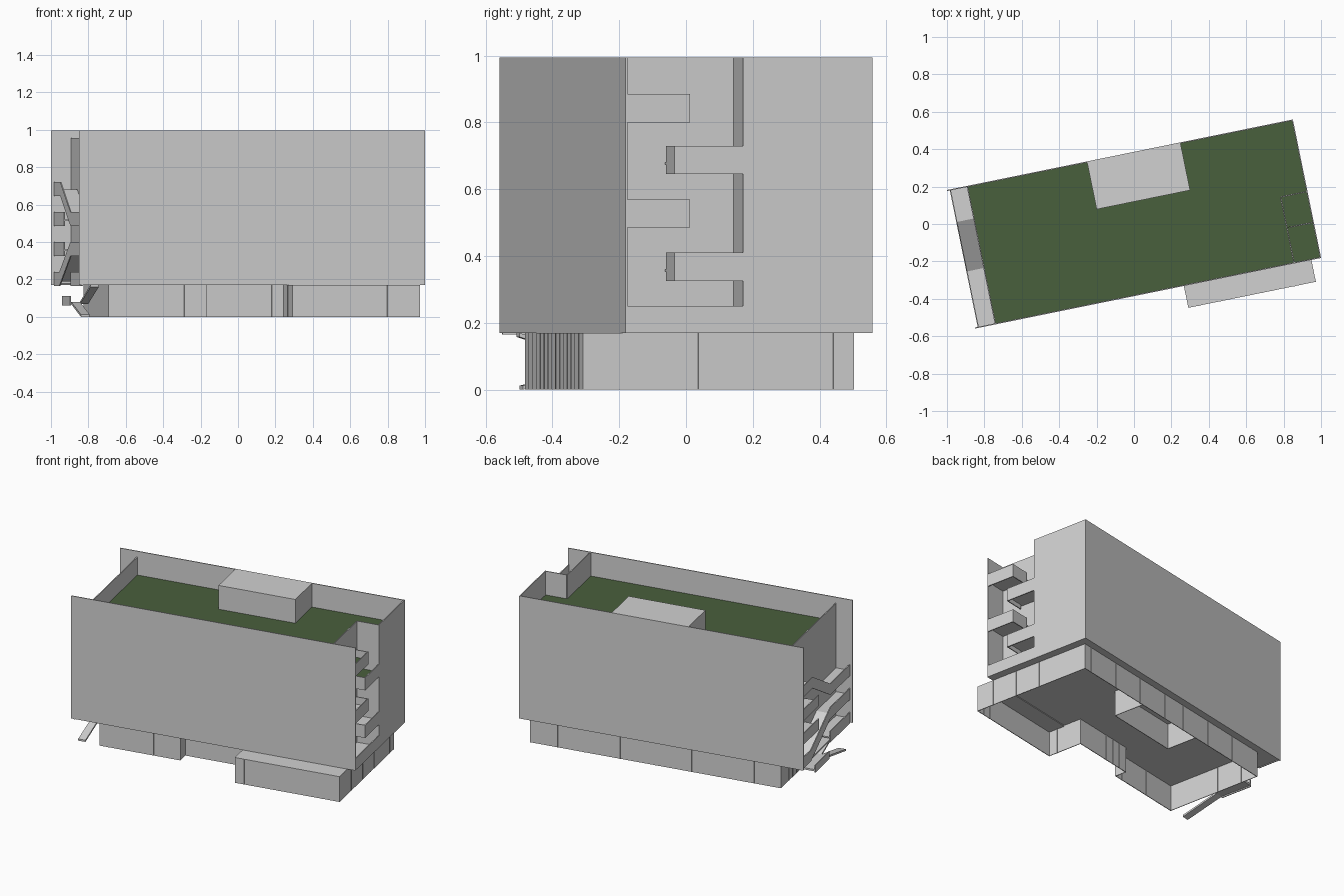
import bpy, bmesh, math
from mathutils import Matrix

if "Cube" in bpy.data.objects:
    bpy.data.objects.remove(bpy.data.objects["Cube"])

ROT = Matrix.Rotation(math.radians(11.53), 4, 'Z')   # building is turned on its plot
L, W, TOP, BASE, ROOF = 0.944, 0.378, 0.995, 0.17, 0.835
T = 0.006


def material(name, rgb):
    m = bpy.data.materials.new(name)
    m.diffuse_color = (*rgb, 1)
    m.use_nodes = True
    m.node_tree.nodes["Principled BSDF"].inputs["Base Color"].default_value = m.diffuse_color
    return m


GREY = material("light grey", (0.64, 0.64, 0.64))
GREEN = material("roof green", (0.066, 0.116, 0.045))


def finish(name, bm, green_top=False):
    bmesh.ops.recalc_face_normals(bm, faces=bm.faces)
    for f in bm.faces:
        f.material_index = 1 if green_top and f.normal.z > 0.9 else 0
    bm.transform(ROT)
    me = bpy.data.meshes.new(name)
    bm.to_mesh(me)
    bm.free()
    me.materials.append(GREY)
    me.materials.append(GREEN)
    ob = bpy.data.objects.new(name, me)
    bpy.context.collection.objects.link(ob)
    return ob


def add_box(bm, u0, u1, v0, v1, z0, z1):
    m = Matrix.Translation(((u0 + u1) / 2, (v0 + v1) / 2, (z0 + z1) / 2))
    m = m @ Matrix.Diagonal((u1 - u0, v1 - v0, z1 - z0, 1))
    bmesh.ops.create_cube(bm, size=1, matrix=m)


def boxes(name, items, green_top=False):
    bm = bmesh.new()
    for b in items:
        add_box(bm, *b)
    return finish(name, bm, green_top)


def prism(name, pts, vec, green_top=False):
    bm = bmesh.new()
    f = bm.faces.new([bm.verts.new(p) for p in pts])
    new = bmesh.ops.extrude_face_region(bm, geom=[f])["geom"]
    bmesh.ops.translate(bm, vec=vec, verts=[g for g in new if isinstance(g, bmesh.types.BMVert)])
    return finish(name, bm, green_top)


# Main block with a notch at the right end, green on top
RU, RV, LU = 0.80, -0.018, -0.83
outline = [(LU, -W + T), (RU, -W + T), (RU, RV), (L - T, RV), (L - T, W - T), (LU, W - T)]
prism("main_block", [(u, v, BASE + 0.01) for u, v in outline], (0, 0, ROOF - BASE - 0.01), True)

# Outer walls rising as parapets, running on as fins at the left end
boxes("front_wall", [(-L, L, -W, -W + T, BASE, TOP)])
boxes("back_wall", [(-L, L, W - T, W, BASE, TOP)])
boxes("left_wall", [(LU - T, LU, -W + T, W - T, BASE, 0.955)])
boxes("right_wall", [(L - T, L, RV, W - T, BASE, TOP), (L - T, L, -W + T, RV, BASE, 0.25)])
boxes("notch_parapet", [(RU - T, RU, -W + T, RV, ROOF, TOP), (RU, L - T, RV, RV + T, ROOF, TOP)])
boxes("underside_plate", [(-0.923, L - T, -W + T, W - T, BASE, BASE + 0.01)])

# Roof box
boxes("roof_box", [(-0.18, 0.33, 0.117, W - T, ROOF, TOP)])

# Right end balconies, alternating between the two halves of the notch
for i, z in enumerate((0.36, 0.52, 0.68, 0.835)):
    front = i % 2
    v0, v1 = (-W + T, -0.18) if front else (-0.228, RV)
    s = v1 - T if front else v0
    boxes(f"balcony_floor_{i}", [(RU, L - T, v0, v1, z - 0.006, z)], i >= 2)
    boxes(f"balcony_rail_{i}", [(L - T, L, v0, v1, z - 0.035, z + 0.05),
                                (RU + 0.015, L - T, s, s + T, z - 0.035, z + 0.05)])

# Left end landings with rails
OUT = -0.923
landings = [(0.2, 0.226, W - T), (0.36, 0.105, W - T), (0.52, 0.105, W - T), (0.68, 0.2, W - T),
            (0.2, -W + T, -0.07), (0.36, -W + T, -0.07), (0.52, -W + T, -0.07)]
for i, (z, v0, v1) in enumerate(landings):
    boxes(f"landing_{i}", [(OUT, LU - T, v0, v1, z - 0.008, z),
                           (OUT - T, OUT, v0, v1, z - 0.035, z + 0.04)])


def flight(name, u0, u1, a, b, low, high):
    """Sloping slab between (v, z) points a and b."""
    pts = [(u0, a[0], a[1] + low), (u0, b[0], b[1] + low),
           (u0, b[0], b[1] + high), (u0, a[0], a[1] + high)]
    prism(name, pts, (u1 - u0, 0, 0))


# Left end stairs: flights with outer rails
for i, (a, b) in enumerate([((0.226, 0.2), (-0.07, 0.36)), ((0.2, 0.68), (-0.07, 0.52))]):
    flight(f"stair_flight_{i}", OUT, LU - T, a, b, -0.012, 0)
    flight(f"stair_rail_{i}", OUT - T, OUT, a, b, -0.035, 0.04)

# Stair to the ground, turning at a low landing
flight("ground_stair_upper", -0.875, LU, (-0.34, 0.17), (-0.06, 0.08), -0.012, 0)
flight("ground_stair_lower", OUT, -0.875, (-0.06, 0.08), (-0.32, 0.012), -0.012, 0)
boxes("ground_landing", [(OUT, LU, -0.06, 0.16, 0.068, 0.08), (OUT - T, OUT, -0.06, 0.16, 0.06, 0.11)])

# Ground floor: thin panelled walls, open underneath
plan = [(0.889, 0.33), (-0.773, 0.33), (-0.773, -0.332), (-0.24, -0.332),
        (-0.24, -0.255), (0.197, -0.255), (0.197, -0.495), (0.889, -0.495)]
walls, mullions = [], []
for (u0, v0), (u1, v1) in zip(plan, plan[1:] + plan[:1]):
    h = 0.002
    walls.append((min(u0, u1) - h, max(u0, u1) + h, min(v0, v1) - h, max(v0, v1) + h, 0, BASE))
    n = max(1, round(math.hypot(u1 - u0, v1 - v0) / 0.059))
    for k in range(1, n):
        u, v = u0 + (u1 - u0) * k / n, v0 + (v1 - v0) * k / n
        mullions.append((u - 0.003, u + 0.003, v - 0.003, v + 0.003, 0, BASE))
boxes("ground_floor_walls", walls)
boxes("ground_floor_mullions", mullions)
boxes("entrance_roof", [(0.197, 0.889, -0.495, -W, BASE - 0.006, BASE)])

# Hollow core on the ground floor below the roof box
boxes("ground_core", [(-0.18, 0.33, 0.115, 0.119, 0, BASE),
                      (-0.182, -0.178, 0.117, 0.33, 0, BASE),
                      (0.328, 0.332, 0.117, 0.33, 0, BASE)])
